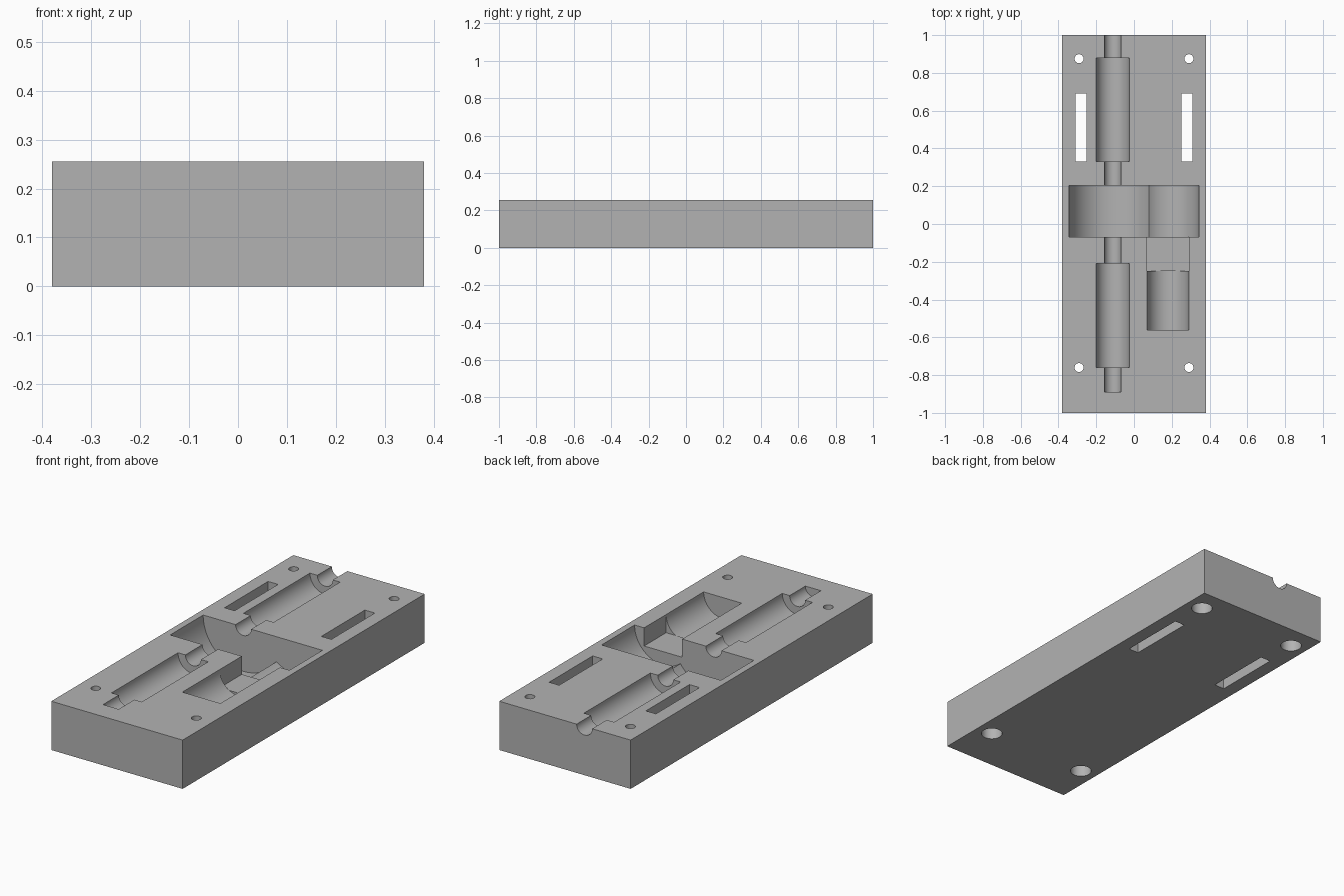
import bpy
import bmesh
import math

if "Cube" in bpy.data.objects:
    bpy.data.objects.remove(bpy.data.objects["Cube"], do_unlink=True)

HALF_W, HALF_L, TOP = 0.38, 1.0, 0.255
SHAFT_X, MOTOR_X = -0.1125, 0.18

grey = bpy.data.materials.new("plain grey")
grey.use_nodes = True
colour = (0.45, 0.45, 0.45, 1)
grey.diffuse_color = colour
grey.node_tree.nodes["Principled BSDF"].inputs["Base Color"].default_value = colour


def prism(name, outline, axis, start, end):
    """Extrude a closed outline along y (outline in x, z) or z (outline in x, y)."""
    bm = bmesh.new()
    place = (lambda a, b: (a, start, b)) if axis == "y" else (lambda a, b: (a, b, start))
    face = bm.faces.new([bm.verts.new(place(a, b)) for a, b in outline])
    out = bmesh.ops.extrude_face_region(bm, geom=[face])
    verts = [v for v in out["geom"] if isinstance(v, bmesh.types.BMVert)]
    step = (0, end - start, 0) if axis == "y" else (0, 0, end - start)
    bmesh.ops.translate(bm, verts=verts, vec=step)
    bmesh.ops.recalc_face_normals(bm, faces=bm.faces)
    mesh = bpy.data.meshes.new(name)
    bm.to_mesh(mesh)
    bm.free()
    mesh.materials.append(grey)
    obj = bpy.data.objects.new(name, mesh)
    bpy.context.collection.objects.link(obj)
    return obj


def rect(x0, x1, y0, y1):
    return [(x0, y0), (x1, y0), (x1, y1), (x0, y1)]


def circle(x, y, r, n):
    return [(x + r * math.cos(math.tau * i / n), y + r * math.sin(math.tau * i / n))
            for i in range(n)]


def trough(name, x, r, y0, y1, n=32):
    """Half-round channel whose axis lies in the top face."""
    arc = [(x - r * math.cos(math.pi * i / n), TOP - r * math.sin(math.pi * i / n))
           for i in range(n + 1)]
    return prism(name, arc + [(x + r, TOP + 0.1), (x - r, TOP + 0.1)], "y", y0, y1)


block = prism("housing_block", rect(-HALF_W, HALF_W, -HALF_L, HALF_L), "z", 0, TOP)

# Shaft channel, bearing seats, gear chamber and motor bed
cutters = [
    trough("shaft_channel", SHAFT_X, 0.045, -0.89, HALF_L + 0.1),
    trough("rear_bearing_seat", SHAFT_X, 0.0875, 0.33, 0.88),
    trough("front_bearing_seat", SHAFT_X, 0.0875, -0.76, -0.21),
    trough("large_gear_chamber", SHAFT_X, 0.2325, -0.068, 0.205, 48),
    trough("small_gear_chamber", MOTOR_X, 0.165, -0.068, 0.205, 48),
    trough("motor_bed", MOTOR_X, 0.11, -0.56, -0.25),
    prism("gearbox_pocket", rect(MOTOR_X - 0.11, MOTOR_X + 0.11, -0.25, 0), "z",
          TOP - 0.095, TOP + 0.1),
]

# Mirrored strap slots and counterbored screw holes
for side in (-1, 1):
    x = side * 0.28
    cutters.append(prism("strap_slot", rect(x - 0.029, x + 0.029, 0.33, 0.69),
                         "z", -0.1, TOP + 0.1))
    for y in (0.875, -0.76):
        spot = (side * 0.291, y)
        cutters.append(prism("screw_hole", circle(*spot, 0.024, 16), "z", -0.1, TOP + 0.1))
        cutters.append(prism("screw_counterbore", circle(*spot, 0.052, 32), "z", -0.1, 0.13))

for cutter in cutters:
    cut = block.modifiers.new(cutter.name, "BOOLEAN")
    cut.operation = "DIFFERENCE"
    cut.solver = "EXACT"
    cut.object = cutter

# Apply the cuts, then discard the cutters
bpy.context.view_layer.update()
graph = bpy.context.evaluated_depsgraph_get()
result = bpy.data.meshes.new_from_object(block.evaluated_get(graph))
block.modifiers.clear()
block.data = result
result.materials.clear()
result.materials.append(grey)
for face in result.polygons:
    face.material_index = 0
for cutter in cutters:
    bpy.data.objects.remove(cutter, do_unlink=True)

bpy.ops.object.select_all(action="DESELECT")
block.select_set(True)
bpy.context.view_layer.objects.active = block
bpy.ops.object.shade_smooth_by_angle(angle=math.radians(30))
